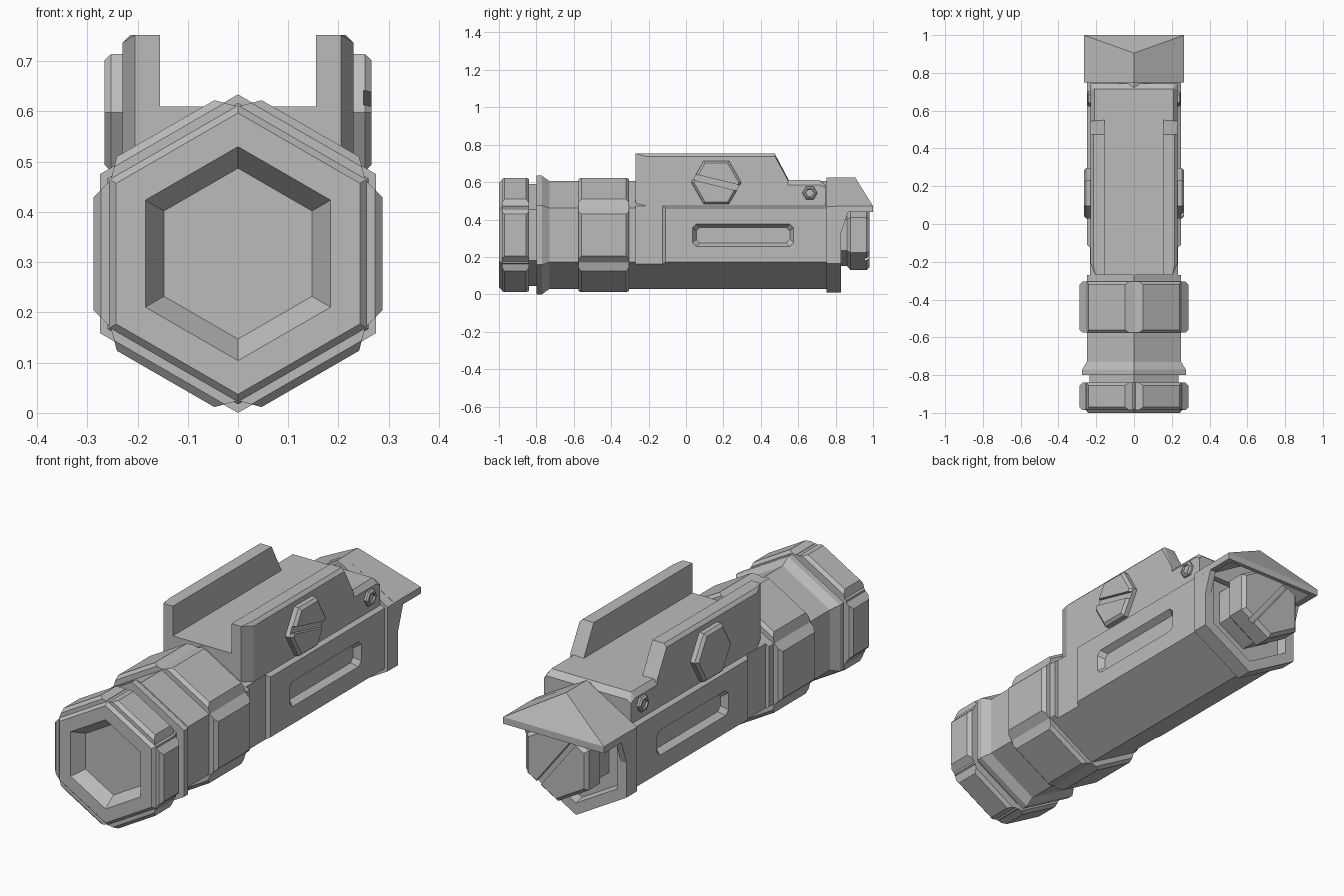
import bpy, bmesh
from math import sin, cos, radians
from mathutils import Matrix, Vector

if "Cube" in bpy.data.objects:
    bpy.data.objects.remove(bpy.data.objects["Cube"])

CZ = 0.317                      # height of the barrel axis
AXIS = Matrix.Translation((0, 0, CZ))

grey = bpy.data.materials.new("matte grey")
grey.use_nodes = True
colour = (0.5, 0.5, 0.5, 1)
grey.diffuse_color = colour
grey.node_tree.nodes["Principled BSDF"].inputs["Base Color"].default_value = colour


def finish(name, bm, matrix=None):
    if matrix:
        bm.transform(matrix)
    bmesh.ops.recalc_face_normals(bm, faces=bm.faces)
    mesh = bpy.data.meshes.new(name)
    bm.to_mesh(mesh)
    bm.free()
    mesh.materials.append(grey)
    obj = bpy.data.objects.new(name, mesh)
    bpy.context.collection.objects.link(obj)
    return obj


def hull(name, points, matrix=None):
    """Convex solid around a few points."""
    bm = bmesh.new()
    for p in points:
        bm.verts.new(p)
    res = bmesh.ops.convex_hull(bm, input=bm.verts)
    loose = [v for v in bm.verts if not v.link_faces]
    bmesh.ops.delete(bm, geom=loose, context='VERTS')
    bmesh.ops.dissolve_limit(bm, angle_limit=0.01, verts=bm.verts, edges=bm.edges)
    return finish(name, bm, matrix)


def hex_loft(name, sections, matrix=AXIS):
    """Hexagonal rings along y: (y, radius) or (y, radius, half width of the flats)."""
    bm = bmesh.new()
    rings = []
    for y, r, *cut in sections:
        w = cut[0] if cut else r * cos(radians(30))
        h = r - w * 0.5774
        outline = [(0, r), (w, h), (w, -h), (0, -r), (-w, -h), (-w, h)]
        rings.append([bm.verts.new((x, y, z)) for x, z in outline])
    for a, b in zip(rings, rings[1:]):
        for i in range(6):
            j = (i + 1) % 6
            bm.faces.new((a[i], a[j], b[j], b[i]))
    bm.faces.new(rings[0])
    bm.faces.new(rings[-1])
    return finish(name, bm, matrix)


def carve(obj, cutter):
    """Subtract the cutter, bake the result and drop the cutter."""
    mod = obj.modifiers.new("cut", 'BOOLEAN')
    mod.operation, mod.solver, mod.object = 'DIFFERENCE', 'EXACT', cutter
    bpy.context.view_layer.update()
    graph = bpy.context.evaluated_depsgraph_get()
    mesh = bpy.data.meshes.new_from_object(obj.evaluated_get(graph))
    obj.modifiers.clear()
    obj.data = mesh
    bpy.data.objects.remove(cutter)


def slotted(obj, matrix, y0, y1, half_width, angle):
    """Screwdriver slot across the end of a bolt."""
    u = Vector((cos(radians(angle)), 0, sin(radians(angle))))
    v = Vector((-u.z, 0, u.x))
    pts = [u * a * 0.4 + v * b * half_width + Vector((0, y, 0))
           for a in (-1, 1) for b in (-1, 1) for y in (y0, y1)]
    carve(obj, hull("slot_cutter", pts, matrix))


# Barrel: recessed lens, bezel, neck, flange and tube
hex_loft("barrel", [
    (-0.94, 0.17), (-1, 0.213), (-1, 0.28), (-0.98, 0.30), (-0.84, 0.30),
    (-0.84, 0.272), (-0.8, 0.272), (-0.8, 0.317), (-0.77, 0.317),
    (-0.73, 0.288), (-0.27, 0.288)])

# Grip pads on all six flats of the head and the tube
for label, y0, y1 in (("head", -0.985, -0.84), ("tube", -0.575, -0.305)):
    for k in range(6):
        pts = [(d, y, t) for d, half, inset in
               ((0.288, 0.112, 0.015), (0.273, 0.127, 0), (0.24, 0.16, 0))
               for y in (y0 + inset, y1 - inset) for t in (-half, half)]
        hull(f"{label}_grip_pad_{k + 1}", pts,
             AXIS @ Matrix.Rotation(radians(60 * k), 4, 'Y'))

# Body with narrowed front and a socketed rear collar
body = hex_loft("body", [
    (-0.27, 0.288, 0.232), (-0.125, 0.288, 0.232), (-0.11, 0.288), (0.75, 0.288),
    (0.75, 0.307), (0.83, 0.307), (0.83, 0.25), (0.785, 0.24)])

# Long chamfered pockets in the body sides
for s in (-1, 1):
    pts = []
    for x, hy, hz in ((0.22, 0.25, 0.042), (0.25, 0.27, 0.06), (0.27, 0.27, 0.06)):
        for a in (-1, 1):
            for b in (-1, 1):
                pts += [(s * x, 0.305 + a * (hy - 0.02), 0.316 + b * hz),
                        (s * x, 0.305 + a * hy, 0.316 + b * (hz - 0.02))]
    carve(body, hull("pocket_cutter", pts))

# Flat deck on top of the body
hull("deck", [(s * x, y, z) for s in (-1, 1) for x, y, z in (
    (0.20, -0.27, 0.44), (0.20, -0.27, 0.61), (0.23, -0.21, 0.44), (0.23, -0.21, 0.585),
    (0.21, -0.21, 0.61), (0.21, 0.715, 0.61), (0.23, 0.715, 0.585), (0.23, 0.745, 0.57),
    (0.21, 0.745, 0.585), (0.23, 0.745, 0.44))])

for side, s in (("right", -1), ("left", 1)):
    # Mounting rail with a sloped rear end
    inner = [(0.155, y, z) for y, z in
             ((-0.27, 0.46), (-0.27, 0.752), (0.475, 0.752), (0.55, 0.61), (0.55, 0.46))]
    outer = [(0.205, -0.27, 0.46), (0.205, -0.27, 0.752), (0.23, -0.21, 0.46),
             (0.23, -0.21, 0.737), (0.215, -0.21, 0.752), (0.215, 0.475, 0.752),
             (0.23, 0.475, 0.737), (0.23, 0.545, 0.61), (0.23, 0.55, 0.46)]
    hull(side + "_rail", [(s * x, y, z) for x, y, z in inner + outer])

    # Slotted clamp bolt and small hex bolt, pointing sideways
    def sideways(y, z):
        return Matrix(((0, s, 0, 0), (0, 0, 1, y), (1, 0, 0, z), (0, 0, 0, 1)))
    place = sideways(0.162, 0.598)
    bolt = hex_loft(side + "_clamp_bolt",
                    [(0.2, 0.134), (0.253, 0.134), (0.266, 0.12)], place)
    slotted(bolt, place, 0.25, 0.3, 0.016, 104)
    hex_loft(side + "_small_bolt",
             [(0.2, 0.04), (0.24, 0.04), (0.247, 0.032), (0.247, 0.024), (0.238, 0.022)],
             sideways(0.662, 0.542))

    # Gusset under the hood
    hull(side + "_hood_gusset", [(s * x, y, z) for x in (0.235, 0.266) for y, z in
                                 ((0.82, 0.33), (0.82, 0.45), (0.87, 0.45), (0.83, 0.33))])

# Hood over the rear end: hipped roof hollowed from below
hood = hull("rear_hood", [(0, 0.8, 0.624), (0, 0.905, 0.624)] +
            [(s * 0.266, y, z) for s in (-1, 1) for y in (0.8, 1) for z in (0.44, 0.472)])
carve(hood, hull("hood_cutter", [(0, 0.83, 0.585), (0, 0.89, 0.585)] +
                 [(s * 0.238, y, z) for s in (-1, 1) for y in (0.83, 0.98)
                  for z in (0.40, 0.445)]))

# Slotted rear cap
cap = hex_loft("rear_cap", [
    (0.77, 0.165), (0.86, 0.165), (0.88, 0.188), (0.965, 0.188), (0.982, 0.17)], AXIS)
slotted(cap, AXIS, 0.955, 1.05, 0.014, 128)
